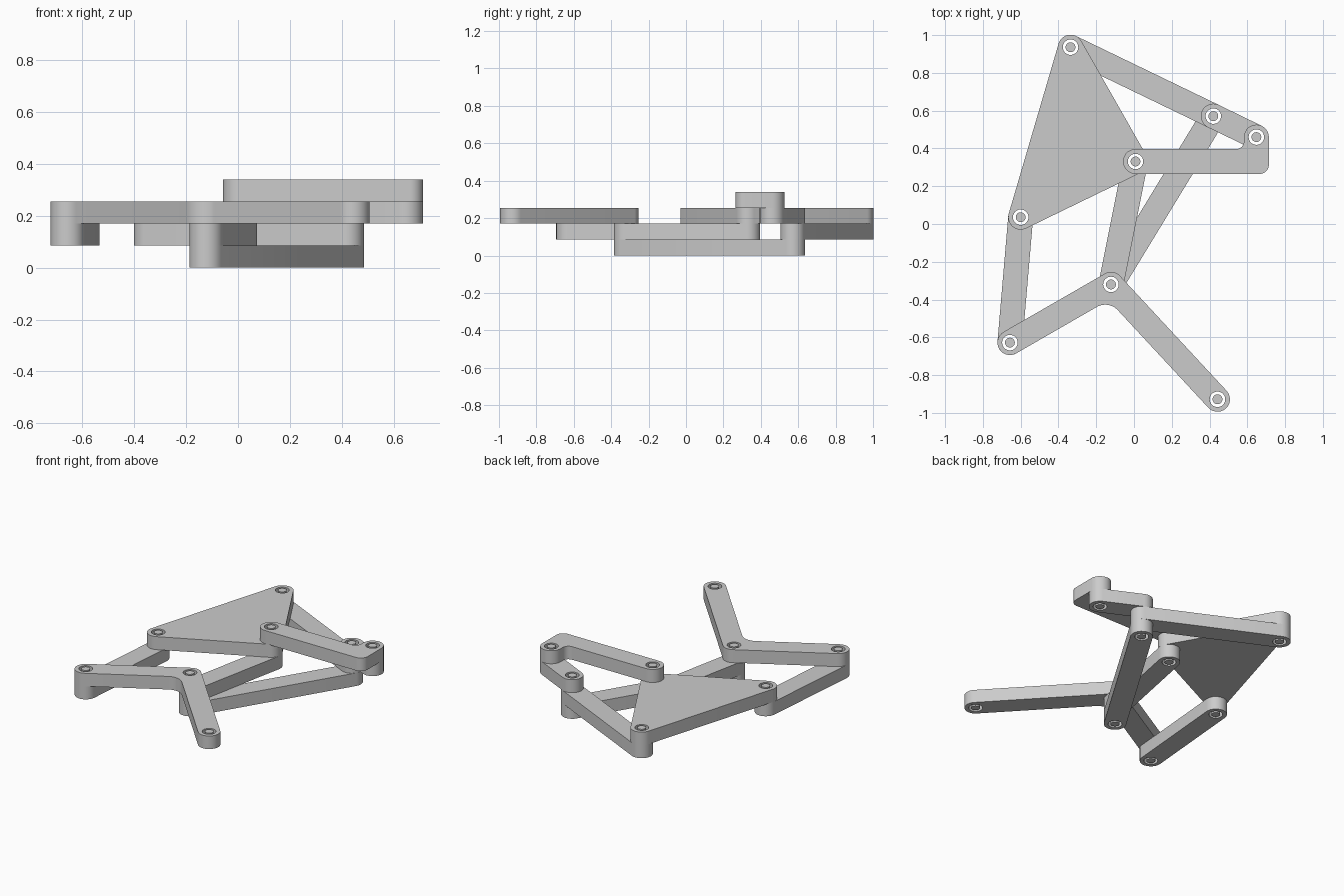
import bpy
import math
from mathutils import Vector

if "Cube" in bpy.data.objects:
    bpy.data.objects.remove(bpy.data.objects["Cube"])

THICK = 0.085      # one layer of the linkage
HALF = 0.066       # half width of every bar
HOLE, PIN = 0.041, 0.026

grey = bpy.data.materials.new("plain_grey")
grey.use_nodes = True
grey.diffuse_color = (0.6, 0.6, 0.6, 1)
grey.node_tree.nodes["Principled BSDF"].inputs["Base Color"].default_value = (0.6, 0.6, 0.6, 1)

# Pivot centres
crank_tip = (0.648, 0.46)
rocker_top = (0.42, 0.571)
plate_top = (-0.336, 0.936)
plate_side = (-0.60, 0.036)
plate_inner = (0.008, 0.331)
knee = (-0.122, -0.32)
heel = (-0.657, -0.628)
toe = (0.442, -0.928)


def offset_outline(loop, steps=14):
    """Offset a counter-clockwise loop of (point, corner radius); negative radius = inner fillet."""
    pts = []
    count = len(loop)
    for i, (p, r) in enumerate(loop):
        c = Vector(p)
        d0 = (c - Vector(loop[i - 1][0])).normalized()
        d1 = (Vector(loop[(i + 1) % count][0]) - c).normalized()
        n0, n1 = Vector((d0.y, -d0.x)), Vector((d1.y, -d1.x))
        dot = n0.dot(n1)
        turn = math.pi
        if dot > -0.999:
            turn = math.atan2(n0.x * n1.y - n0.y * n1.x, dot)
            c = c + (n0 + n1) / (1 + dot) * (HALF - r)
        start = math.atan2(n0.y, n0.x)
        for k in range(steps + 1):
            a = start + turn * k / steps
            pts.append((c.x + r * math.cos(a), c.y + r * math.sin(a)))
    return pts


def circle(p, r, sides=32):
    return [(p[0] + r * math.cos(math.tau * k / sides),
             p[1] + r * math.sin(math.tau * k / sides)) for k in range(sides)]


def slab(name, outlines, z0, z1):
    """Extrude a filled outline, with any further outlines as holes."""
    curve = bpy.data.curves.new(name, "CURVE")
    curve.dimensions = "2D"
    curve.fill_mode = "BOTH"
    curve.extrude = (z1 - z0) / 2
    for pts in outlines:
        spline = curve.splines.new("POLY")
        spline.points.add(len(pts) - 1)
        for point, (x, y) in zip(spline.points, pts):
            point.co = (x, y, 0, 1)
        spline.use_cyclic_u = True
    obj = bpy.data.objects.new(name, curve)
    bpy.context.collection.objects.link(obj)
    obj.location.z = (z0 + z1) / 2
    bpy.ops.object.select_all(action="DESELECT")
    obj.select_set(True)
    bpy.context.view_layer.objects.active = obj
    bpy.ops.object.convert(target="MESH")
    obj = bpy.context.object
    obj.data.materials.clear()
    obj.data.materials.append(grey)
    bpy.ops.object.shade_smooth_by_angle(angle=math.radians(30))


def link(name, layer, loop, pivots):
    loop = [p if isinstance(p[0], tuple) else (p, HALF) for p in loop]
    holes = [circle(p, HOLE) for p in pivots]
    slab(name, [offset_outline(loop)] + holes, layer * THICK, (layer + 1) * THICK)


# Straight bars
for name, layer, a, b in [
    ("long_lower_bar", 0, rocker_top, knee),
    ("upper_bar", 1, plate_top, rocker_top),
    ("inner_bar", 1, plate_inner, knee),
    ("outer_bar", 1, plate_side, heel),
    ("short_crank_link", 2, rocker_top, crank_tip),
]:
    link(name, layer, [a, b], [a, b])

# Triangular plate
corners = [plate_top, plate_side, plate_inner]
link("triangle_plate", 2, corners, corners)

# Bent foot with a rounded inner corner
link("bent_foot", 2, [toe, knee, heel, (knee, -0.09)], [toe, knee, heel])

# Hooked top crank
bend = (crank_tip[0], plate_inner[1])
link("hooked_crank", 3, [plate_inner, (bend, 0.05), crank_tip, (bend, -0.04)],
     [plate_inner, crank_tip])

# Loose pins through each stack of layers
for name, p, low, high in [
    ("crank_tip_pin", crank_tip, 2, 4),
    ("rocker_pin", rocker_top, 0, 3),
    ("plate_top_pin", plate_top, 1, 3),
    ("plate_side_pin", plate_side, 1, 3),
    ("plate_inner_pin", plate_inner, 1, 4),
    ("knee_pin", knee, 0, 3),
    ("heel_pin", heel, 1, 3),
    ("toe_pin", toe, 2, 3),
]:
    slab(name, [circle(p, PIN)], low * THICK, high * THICK)
